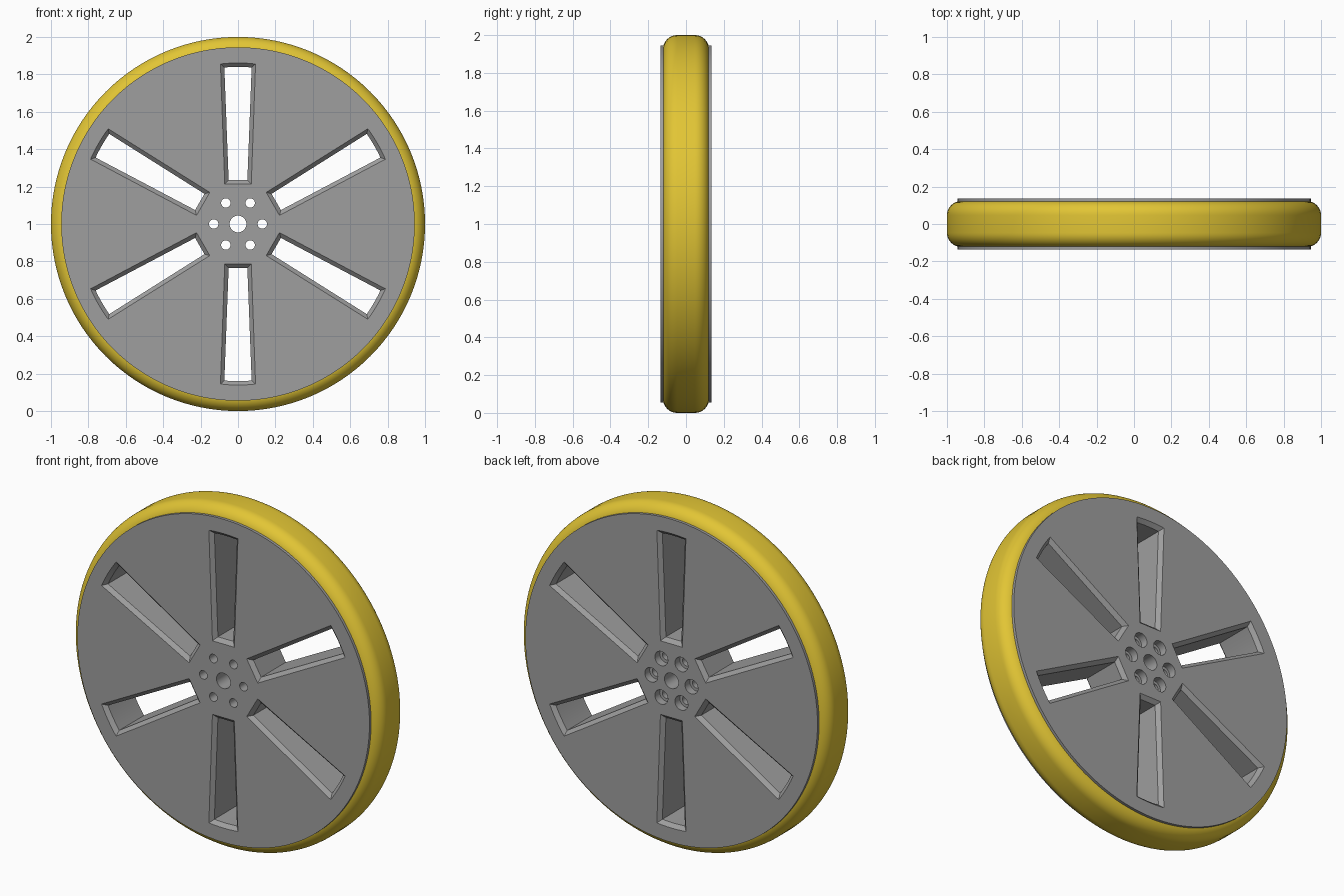
import bpy, bmesh
from math import sin, cos, pi, radians

if "Cube" in bpy.data.objects:
    bpy.data.objects.remove(bpy.data.objects["Cube"])

HALF = 0.135          # half thickness of the disc
CENTRE_Z = 1.0


def make_object(name, bm, color=None):
    bmesh.ops.recalc_face_normals(bm, faces=bm.faces)
    mesh = bpy.data.meshes.new(name)
    bm.to_mesh(mesh)
    bm.free()
    ob = bpy.data.objects.new(name, mesh)
    ob.location.z = CENTRE_Z
    bpy.context.collection.objects.link(ob)
    if color:
        mat = bpy.data.materials.new(name + "_material")
        mat.diffuse_color = color
        mat.use_nodes = True
        mat.node_tree.nodes["Principled BSDF"].inputs["Base Color"].default_value = mat.diffuse_color
        mesh.materials.append(mat)
    return ob


def activate(ob):
    bpy.ops.object.select_all(action='DESELECT')
    ob.select_set(True)
    bpy.context.view_layer.objects.active = ob


def loft(bm, rings, capped=True, closed=False):
    """Skin a list of equally long point rings."""
    loops = [[bm.verts.new(p) for p in ring] for ring in rings]
    n = len(loops[0])
    pairs = list(zip(loops, loops[1:]))
    if closed:
        pairs.append((loops[-1], loops[0]))
    for a, b in pairs:
        for i in range(n):
            j = (i + 1) % n
            bm.faces.new((a[i], a[j], b[j], b[i]))
    if capped:
        bm.faces.new(loops[0])
        bm.faces.new(loops[-1])


def circle(r, y, n, x=0.0, z=0.0):
    return [(x + r * cos(2 * pi * i / n), y, z + r * sin(2 * pi * i / n)) for i in range(n)]


def slot_outline(inset, y, angle):
    """Tapered spoke slot with an arched outer end."""
    r_in, r_out = 0.236 - inset, 0.84 + inset
    w_in, w_out = 0.05 + inset, 0.073 + inset
    pts = [(r_in, -w_in)]
    for i in range(9):
        t = -w_out + 2 * w_out * i / 8
        pts.append(((r_out ** 2 - t ** 2) ** 0.5, t))
    pts.append((r_in, w_in))
    c, s = cos(angle), sin(angle)
    return [(u * c - v * s, y, u * s + v * c) for u, v in pts]


# Tyre: rounded rectangular section swept round the axle
bm = bmesh.new()
hw, cr = 0.122, 0.075
profile = [(0.885, -hw)]
for side in (-1, 1):
    for i in range(11):
        a = pi / 2 * i / 10
        a = a if side < 0 else pi / 2 - a
        profile.append((1 - cr + cr * sin(a), side * (hw - cr + cr * cos(a))))
profile.append((0.885, hw))
loft(bm, [circle(r, y, 128) for r, y in profile], capped=False, closed=True)
tyre = make_object("tyre", bm, (0.76, 0.56, 0.035, 1))

# Solid wheel disc, dark grey
bm = bmesh.new()
loft(bm, [circle(0.945, -HALF, 128), circle(0.945, HALF, 128)])
disc = make_object("wheel_disc", bm, (0.345, 0.345, 0.345, 1))

# Cutters: chamfered slots, axle hole and counterbored bolt holes
bm = bmesh.new()
for k in range(6):
    ang = radians(30 + 60 * k)
    loft(bm, [slot_outline(inset, y, ang) for inset, y in
              ((0.042, -HALF - 0.021), (0, -HALF + 0.021),
               (0, HALF - 0.021), (0.042, HALF + 0.021))])
    x, z = 0.13 * cos(radians(60 * k)), 0.13 * sin(radians(60 * k))
    loft(bm, [circle(r, y, 32, x, z) for r, y in
              ((0.025, -0.2), (0.025, HALF - 0.045), (0.042, HALF - 0.045), (0.042, 0.2))])
loft(bm, [circle(0.045, -0.2, 40), circle(0.045, 0.2, 40)])
cutter = make_object("cutter", bm)
cutter.hide_render = True

# Cut the openings and discard the cutter
mod = disc.modifiers.new("openings", 'BOOLEAN')
mod.operation = 'DIFFERENCE'
mod.solver = 'EXACT'
mod.object = cutter
activate(disc)
bpy.ops.object.modifier_apply(modifier=mod.name)
bpy.data.objects.remove(cutter, do_unlink=True)

# Smooth the round surfaces, keep the crisp edges
for ob in (tyre, disc):
    activate(ob)
    bpy.ops.object.shade_smooth_by_angle(angle=radians(30))
